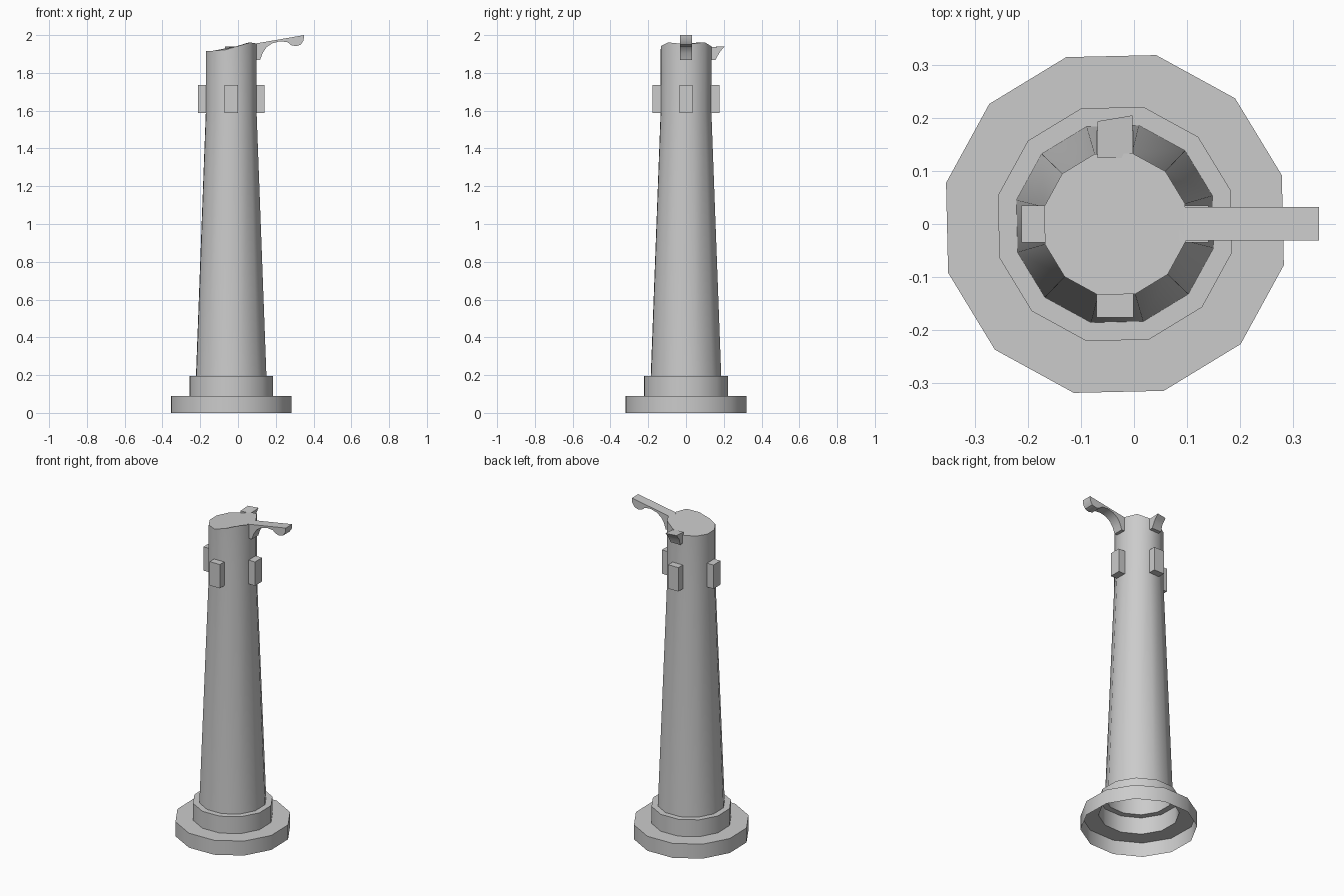
import bpy, bmesh, math

if "Cube" in bpy.data.objects:
    bpy.data.objects.remove(bpy.data.objects["Cube"])

CX = -0.036                 # axis of the column
PHASE = math.radians(16.3)  # rotation of the 12-sided rings
N = 12


def finish(name, bm, recalc=True):
    if recalc:
        bmesh.ops.recalc_face_normals(bm, faces=bm.faces)
    me = bpy.data.meshes.new(name)
    bm.to_mesh(me)
    bm.free()
    ob = bpy.data.objects.new(name, me)
    bpy.context.collection.objects.link(ob)
    bpy.ops.object.select_all(action='DESELECT')
    ob.select_set(True)
    bpy.context.view_layer.objects.active = ob
    bpy.ops.object.shade_smooth_by_angle(angle=math.radians(35))
    return ob


def top_height(x):
    # worn, sloping top of the column
    pts = [(-0.17, 1.915), (-0.07, 1.921), (0.0, 1.942), (0.06, 1.962), (0.1, 1.955)]
    x = min(max(x, pts[0][0]), pts[-1][0])
    for (x0, z0), (x1, z1) in zip(pts, pts[1:]):
        if x <= x1:
            return z0 + (z1 - z0) * (x - x0) / (x1 - x0)


def extrude_profile(name, profile, place, w0, w1):
    # profile of (out, z) swept across the width; place maps (out, z, w) to xyz
    bm = bmesh.new()
    a = [bm.verts.new(place(u, z, w0)) for u, z in profile]
    b = [bm.verts.new(place(u, z, w1)) for u, z in profile]
    bm.faces.new(a)
    bm.faces.new(b[::-1])
    for i in range(len(a)):
        j = (i + 1) % len(a)
        bm.faces.new((a[i], b[i], b[j], a[j]))
    return finish(name, bm)


# Stepped base and tapered shaft, open underneath
bm = bmesh.new()
rings = []
for r, z in [(0.329, 0), (0.329, 0.09), (0.228, 0.09), (0.228, 0.195),
             (0.192, 0.195), (0.138, 1.6), (0.138, None)]:
    ring = []
    for k in range(N):
        t = PHASE + 2 * math.pi * k / N
        x, y = CX + r * math.cos(t), r * math.sin(t)
        ring.append(bm.verts.new((x, y, top_height(x) if z is None else z)))
    rings.append(ring)
for a, b in zip(rings, rings[1:]):
    for k in range(N):
        j = (k + 1) % N
        bm.faces.new((a[k], a[j], b[j], b[k]))
bm.faces.new(rings[-1])
finish("column", bm, recalc=False)

# Four blocks around the upper shaft
for i, side in enumerate(("right", "back", "left", "front")):
    c, s = round(math.cos(i * math.pi / 2)), round(math.sin(i * math.pi / 2))
    extrude_profile("block_" + side,
                    [(0.125, 1.587), (0.177, 1.587), (0.177, 1.735), (0.125, 1.735)],
                    lambda u, z, w: (CX + c * u - s * w, s * u + c * w, z),
                    -0.035, 0.035)

# Intact curved arm on the right
extrude_profile("arm",
                [(0.085, 1.954), (0.35, 2.0), (0.347, 1.972), (0.333, 1.95),
                 (0.308, 1.941), (0.28, 1.947), (0.262, 1.963), (0.22, 1.967),
                 (0.18, 1.956), (0.15, 1.935), (0.13, 1.905), (0.117, 1.868),
                 (0.085, 1.868)],
                lambda u, z, w: (u, w, z), -0.031, 0.032)

# Broken stub of an arm at the back, with a slanted end
extrude_profile("broken_arm_stub",
                [(0.125, 1.936), (0.2, 1.941), (0.183, 1.922), (0.17, 1.905),
                 (0.156, 1.868), (0.125, 1.868)],
                lambda u, z, w: (CX + w, u + (w * 0.17 if u > 0.16 else 0), z),
                -0.033, 0.033)
